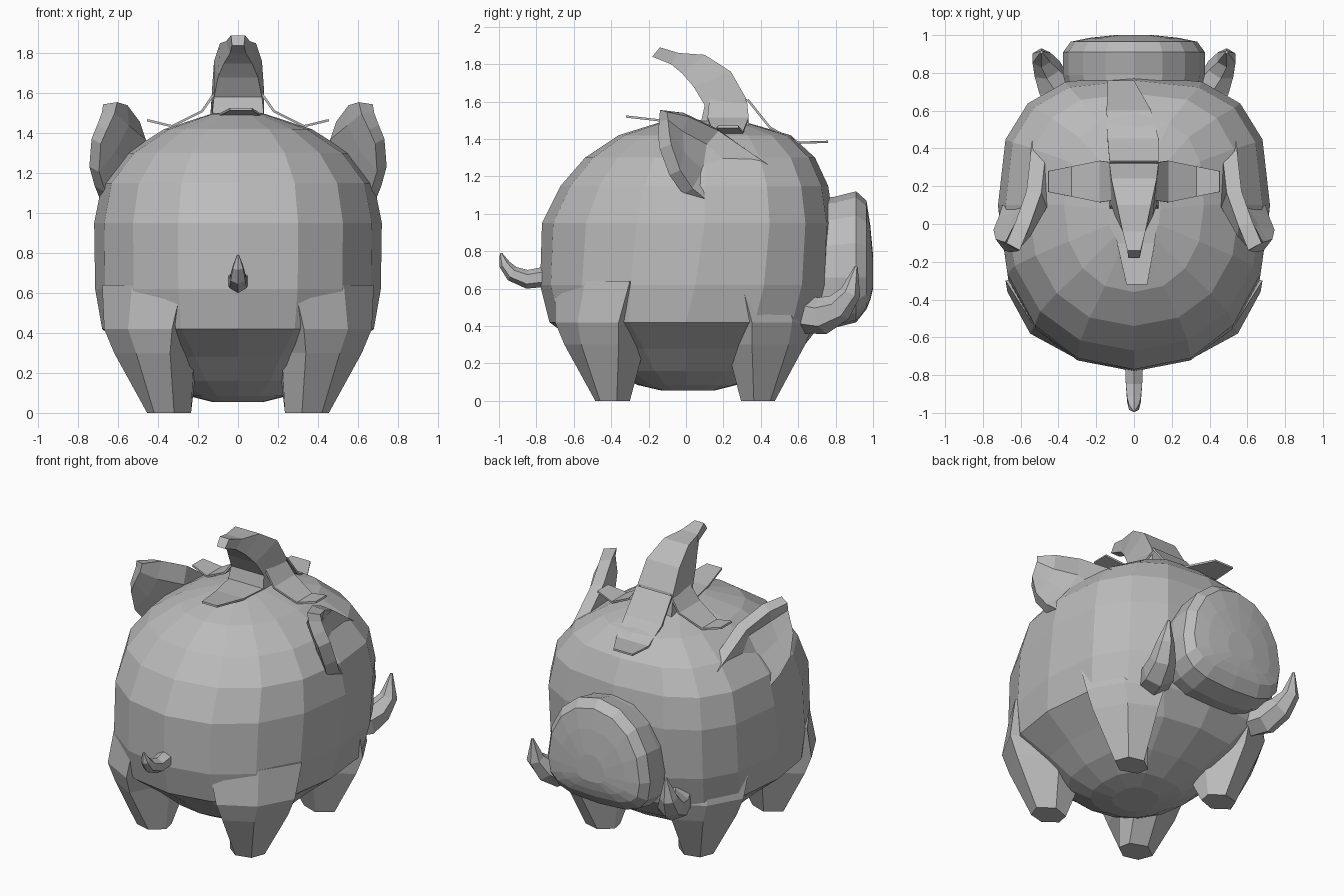
import bpy
import bmesh
from math import sin, cos, pi, copysign
from mathutils import Vector

cube = bpy.data.objects.get("Cube")
if cube:
    bpy.data.objects.remove(cube)

clay = bpy.data.materials.new("plain_grey")
clay.use_nodes = True
GREY = (0.5, 0.5, 0.5, 1)
clay.diffuse_color = GREY
clay.node_tree.nodes["Principled BSDF"].inputs["Base Color"].default_value = GREY


def finish(name, bm):
    bmesh.ops.recalc_face_normals(bm, faces=bm.faces)
    mesh = bpy.data.meshes.new(name)
    bm.to_mesh(mesh)
    bm.free()
    mesh.materials.append(clay)
    obj = bpy.data.objects.new(name, mesh)
    bpy.context.collection.objects.link(obj)
    return obj


def loft(name, rings, closed=True):
    """Skin equal-length point rows; closed rows also get end caps."""
    bm = bmesh.new()
    rows = [[bm.verts.new(p) for p in ring] for ring in rings]
    n = len(rows[0])
    for a, b in zip(rows, rows[1:]):
        for i in range(n if closed else n - 1):
            j = (i + 1) % n
            bm.faces.new((a[i], a[j], b[j], b[i]))
    if closed:
        bm.faces.new(rows[0])
        bm.faces.new(rows[-1])
    return finish(name, bm)


def oval(n, rx, pos, neg, p_pos=2, p_neg=2):
    """Superellipse outline with its own reach and squareness for each half."""
    pts = []
    for i in range(n):
        a = 2 * pi * i / n
        c, s = cos(a), sin(a)
        r, p = (pos, p_pos) if s > 0 else (neg, p_neg)
        pts.append((rx * copysign(abs(c) ** (2 / p), c),
                    r * copysign(abs(s) ** (2 / p), s)))
    return pts


def tube(name, path, radii, n=6):
    """Tapered round sweep along a few points."""
    path = [Vector(p) for p in path]
    rings = []
    for i, (p, r) in enumerate(zip(path, radii)):
        d = (path[min(i + 1, len(path) - 1)] - path[max(i - 1, 0)]).normalized()
        u = d.cross(Vector((1, 0, 0))).normalized()
        v = d.cross(u)
        rings.append([p + u * x + v * y for x, y in oval(n, r, r, r)])
    return loft(name, rings)


def flip(points, sx, sy=1):
    return [(x * sx, y * sy, z) for x, y, z in points]


def thicken(obj, amount):
    mod = obj.modifiers.new("thickness", 'SOLIDIFY')
    mod.thickness = amount
    mod.offset = 0


SIDES = (("left", 1), ("right", -1))

# Body: height, half width, centre y, reach to the back, reach to the front
body = [(.055, .13, 0, .13, .15), (.085, .25, 0, .26, .27), (.16, .38, 0, .4, .42),
        (.28, .51, 0, .54, .62), (.42, .68, 0, .73, .73), (.62, .715, .05, .83, .73),
        (.95, .72, .1, .87, .69), (1.15, .68, .1, .77, .66), (1.3, .56, .1, .64, .59),
        (1.42, .37, .1, .46, .46), (1.495, .14, .08, .2, .22)]
loft("body", [[(x, cy + y, z) for x, y in oval(16, rx, front, rear, 2.8, 2.2)]
              for z, rx, cy, rear, front in body])

# Legs: corner columns whose outer faces continue the body
leg = [(0, [(.455, .37), (.42, .46), (.32, .485), (.235, .42), (.25, .34), (.36, .3)]),
       (.3, [(.62, .36), (.51, .56), (.34, .65), (.22, .4), (.2, .2), (.4, .22)]),
       (.42, [(.67, .36), (.55, .58), (.33, .7), (.2, .4), (.2, .2), (.4, .22)]),
       (.64, [(.68, .3), (.53, .54), (.28, .7), (.2, .4), (.2, .2), (.4, .22)])]
for side, sx in SIDES:
    for end, sy in (("front", -1), ("back", .98)):
        loft(f"{end}_{side}_leg",
             [flip([(x, y, z) for x, y in ring], sx, sy) for z, ring in leg])

# Snout: tall rounded top and flatter bottom, bevelled rim and slight bulge
snout = [(.68, .35, .42, .26), (.79, .375, .43, .27), (.91, .375, .46, .24),
         (.965, .335, .41, .17), (.985, .24, .28, .12), (1.0, .1, .12, .06)]
loft("snout", [[(x, y, .66 + z) for x, z in oval(16, rx, up, down, 2.1, 3)]
               for y, rx, up, down in snout])

# Tusks
for side, sx in SIDES:
    tube(side + "_tusk",
         flip([(.38, .64, .46), (.42, .73, .455), (.46, .82, .5),
               (.49, .88, .58), (.49, .91, .72)], sx),
         (.1, .1, .08, .055, .008))

# Tail
tube("tail", [(0, -.74, .665), (0, -.85, .65), (0, -.93, .68), (0, -.97, .73),
              (0, -.99, .79)], (.055, .05, .042, .03, .006))

# Ears: cupped sheets from base to tip, upper rim to lower rim
ear = [[(.5, .44, 1.26), (.54, .32, 1.17), (.57, .22, 1.08), (.64, .16, 1.0)],
       [(.53, .17, 1.45), (.5, .1, 1.37), (.57, .07, 1.22), (.69, .01, 1.12)],
       [(.59, .0, 1.53), (.58, -.04, 1.44), (.64, -.04, 1.32), (.72, -.06, 1.22)],
       [(.64, -.12, 1.55), (.65, -.12, 1.5), (.68, -.12, 1.43), (.71, -.11, 1.36)]]
for side, sx in SIDES:
    thicken(loft(side + "_ear", [flip(row, sx) for row in ear], closed=False), 0.08)

# Peel stalk: outer y, z, half width, then inner y, z, half width
stalk = [(.34, 1.46, .13, .08, 1.49, .13), (.32, 1.62, .13, .1, 1.58, .12),
         (.24, 1.76, .12, .04, 1.68, .1), (.1, 1.85, .09, -.02, 1.75, .07),
         (-.04, 1.86, .06, -.08, 1.8, .04), (-.14, 1.89, .035, -.18, 1.84, .03)]
loft("peel_stalk", [[(-w, y, z), (w, y, z), (v, b, c), (-v, b, c)]
                    for y, z, w, b, c, v in stalk])

# Peel flaps: thin strips draped over the body
back_flap = [(.33, 1.61, -.13, .13), (.45, 1.46, -.14, .13), (.6, 1.38, -.145, .09),
             (.76, 1.385, -.14, 0)]
front_flap = [(.1, 1.495, -.13, .13), (-.1, 1.495, -.09, .11), (-.32, 1.52, -.04, .07)]
side_flap = [(.11, 1.61, .1), (.18, 1.51, .11), (.33, 1.435, .08), (.455, 1.465, .055)]
for name, strip in (("back_flap", back_flap), ("front_flap", front_flap)):
    thicken(loft(name, [[(a, y, z), (b, y, z)] for y, z, a, b in strip], False), 0.012)
for side, sx in SIDES:
    thicken(loft(side + "_flap", [flip([(x, .225 - w, z), (x, .225 + w, z)], sx)
                                  for x, z, w in side_flap], False), 0.012)
